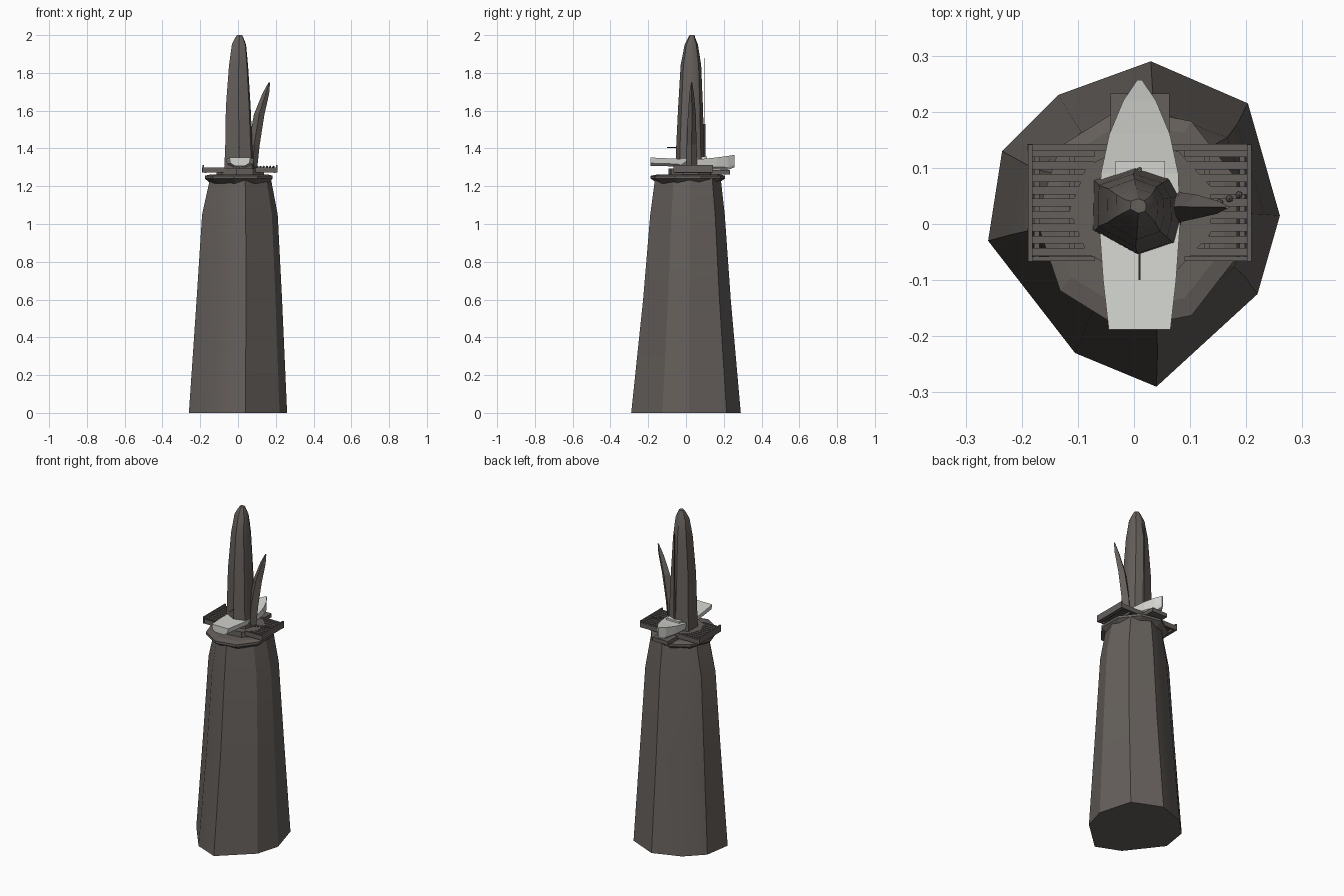
import bpy, bmesh, math
from mathutils import Vector

cube = bpy.data.objects.get("Cube")
if cube:
    bpy.data.objects.remove(cube, do_unlink=True)


def material(name, rgb):
    m = bpy.data.materials.new(name)
    m.use_nodes = True
    m.diffuse_color = (*rgb, 1)
    m.node_tree.nodes["Principled BSDF"].inputs["Base Color"].default_value = (*rgb, 1)
    return m


STONE = material("dark stone", (0.13, 0.115, 0.105))
WOOD = material("weathered wood", (0.13, 0.115, 0.107))
WHITE = material("boat white", (0.66, 0.67, 0.63))


def finish(name, bm, mat, smooth=False):
    bmesh.ops.recalc_face_normals(bm, faces=bm.faces[:])
    me = bpy.data.meshes.new(name)
    bm.to_mesh(me)
    bm.free()
    me.materials.append(mat)
    if smooth:
        me.shade_smooth()
        me.set_sharp_from_angle(angle=math.radians(30))
    ob = bpy.data.objects.new(name, me)
    bpy.context.collection.objects.link(ob)
    return ob


def loft(name, rings, mat, smooth=False):
    """Skin a stack of equal-length point rings and cap both ends."""
    bm = bmesh.new()
    loops = [[bm.verts.new(p) for p in ring] for ring in rings]
    for a, b in zip(loops, loops[1:]):
        for i in range(len(a)):
            j = (i + 1) % len(a)
            bm.faces.new((a[i], a[j], b[j], b[i]))
    bm.faces.new(loops[0][::-1])
    bm.faces.new(loops[-1])
    return finish(name, bm, mat, smooth)


def scaled(outline, levels):
    """Rings of one outline: each level is z, x scale, y scale, x shift, y shift."""
    return [[(x * sx + dx, y * sy + dy, z) for x, y in outline]
            for z, sx, sy, dx, dy in levels]


def box(name, lo, hi, mat):
    bm = bmesh.new()
    bmesh.ops.create_cube(bm, size=1)
    for v in bm.verts:
        v.co = [l + (c + 0.5) * (h - l) for c, l, h in zip(v.co, lo, hi)]
    return finish(name, bm, mat)


def rod(name, a, b, r, mat):
    a, b = Vector(a), Vector(b)
    bm = bmesh.new()
    bmesh.ops.create_cone(bm, cap_ends=True, segments=6, radius1=r, radius2=r,
                          depth=(b - a).length)
    ob = finish(name, bm, mat)
    ob.location = (a + b) / 2
    ob.rotation_euler = (b - a).to_track_quat("Z", "Y").to_euler()
    return ob


# Rock column
rock = [(0.04, -0.29), (0.22, -0.125), (0.26, 0.015), (0.203, 0.215), (0.03, 0.29),
        (-0.135, 0.23), (-0.235, 0.13), (-0.26, -0.03), (-0.105, -0.23)]
loft("rock_column", scaled(rock, [
    (0, 1, 1, 0, 0), (0.6, 0.87, 0.8, 0.007, 0.005), (1.05, 0.77, 0.68, 0.01, 0.008),
    (1.24, 0.62, 0.6, 0.013, 0.01)]), STONE, True)

# Flared collar and cap under the deck
octagon = [(math.cos(math.tau * i / 9 + 0.35), math.sin(math.tau * i / 9 + 0.35))
           for i in range(9)]
loft("collar", scaled(octagon, [
    (1.215, 0.155, 0.16, 0.01, 0.01), (1.24, 0.185, 0.2, 0.01, 0.01),
    (1.255, 0.185, 0.2, 0.01, 0.01), (1.262, 0.16, 0.17, 0.01, 0.015)]), STONE)
loft("deck_hub", scaled(octagon, [
    (1.25, 0.13, 0.12, 0.015, 0.025), (1.295, 0.13, 0.12, 0.015, 0.025)]), STONE)

# Slatted wings on both sides of the hub
for side, label in ((-1, "right"), (1, "left")):
    def sx(d):
        return 0.01 + side * d
    for i in range(9):
        y = -0.05 + i * 0.022
        box(f"{label}_plank_{i}", (sx(0.08), y - 0.007, 1.283),
            (sx(0.195), y + 0.007, 1.294), WOOD)
    box(f"{label}_end_rail", (sx(0.191), -0.067, 1.272), (sx(0.199), 0.142, 1.312), WOOD)
    for d in (0.115, 0.178):
        box(f"{label}_joist_{d}", (sx(d), -0.06, 1.27), (sx(d + 0.01), 0.13, 1.284), WOOD)
    box(f"{label}_front_beam", (sx(0.08), -0.066, 1.272), (sx(0.195), -0.058, 1.3), WOOD)
    box(f"{label}_back_beam", (sx(0.03), 0.13, 1.272), (sx(0.2), 0.143, 1.3), WOOD)

# Chain along the left wing
for i in range(7):
    bm = bmesh.new()
    bmesh.ops.create_icosphere(bm, subdivisions=1, radius=0.007)
    link = finish(f"chain_link_{i}", bm, WOOD)
    link.location = (0.085 + i * 0.017, 0.01 + i * 0.007, 1.302)

# Support plate below the bow
box("bow_support", (-0.042, 0.1, 1.262), (0.063, 0.233, 1.285), WOOD)

# Boat: sections along y give half width, keel height, deck height
sections = [(-0.188, 0.055, 1.308, 1.352), (-0.1, 0.065, 1.306, 1.348),
            (0, 0.072, 1.3, 1.343), (0.09, 0.069, 1.292, 1.345),
            (0.16, 0.054, 1.288, 1.352), (0.22, 0.029, 1.286, 1.36),
            (0.257, 0.004, 1.3, 1.366)]
CX = 0.01
loft("boat_hull", [[(CX - w, y, top), (CX - w * 0.92, y, bot + 0.014),
                    (CX - w * 0.5, y, bot), (CX + w * 0.5, y, bot),
                    (CX + w * 0.92, y, bot + 0.014), (CX + w, y, top)]
                   for y, w, bot, top in sections], WHITE)
box("boat_cabin", (-0.033, 0.02, 1.33), (0.055, 0.112, 1.358), WHITE)

# Tall stone spire through the boat
spire = [(0, -0.08), (0.068, -0.058), (0.078, -0.02), (0.076, 0.028), (0.058, 0.06),
         (-0.005, 0.08), (-0.08, 0.055), (-0.082, -0.035)]
loft("spire", scaled(spire, [
    (1.27, 1, 1, 0.008, 0.024), (1.4, 0.9, 0.93, 0.006, 0.022),
    (1.62, 0.82, 0.82, 0.003, 0.024), (1.84, 0.63, 0.68, 0.004, 0.026),
    (1.95, 0.47, 0.44, 0.006, 0.028), (1.985, 0.28, 0.24, 0.007, 0.03),
    (2.0, 0.17, 0.16, 0.008, 0.032)]), STONE, True)

# Leaning shard beside the spire
shard = [(-1, 0), (0, -1), (1, 0), (0, 1)]
loft("shard", scaled(shard, [
    (1.28, 0.022, 0.03, 0.078, 0.03), (1.42, 0.03, 0.026, 0.085, 0.03),
    (1.58, 0.028, 0.021, 0.112, 0.031), (1.69, 0.018, 0.012, 0.147, 0.03),
    (1.75, 0.004, 0.003, 0.166, 0.03)]), STONE)

# Mast, bowsprit-like spar and stays
rod("mast_lower", (0.01, 0.097, 1.34), (0.01, 0.097, 1.53), 0.005, WOOD)
rod("mast_upper", (0.01, 0.097, 1.5), (0.01, 0.097, 1.88), 0.002, WOOD)
rod("spar", (0.01, -0.1, 1.405), (0.01, -0.03, 1.405), 0.002, WOOD)
